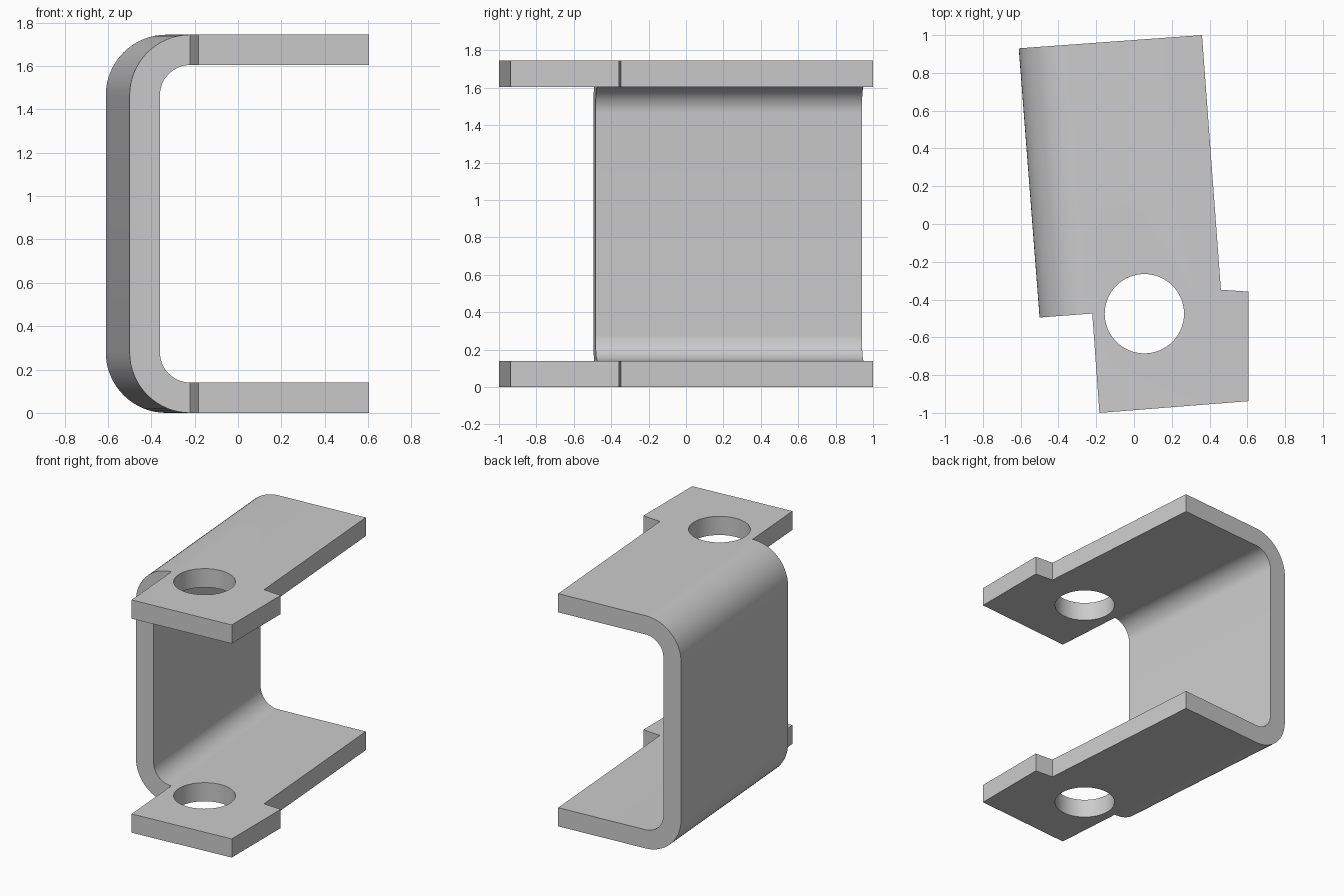
import bpy, bmesh
from math import sin, cos, pi, atan2, radians
from mathutils import Vector, Matrix

if "Cube" in bpy.data.objects:
    bpy.data.objects.remove(bpy.data.objects["Cube"])

HEIGHT, THICK, R_OUT, R_IN = 1.745, 0.14, 0.28, 0.14
CORNER = Vector((-0.50, -0.495, 0))          # front end of the web
TILT = atan2(0.11, 1.423)                    # bracket is turned slightly in plan


def prism(name, points, direction):
    """Solid made by sweeping a closed polygon along a vector."""
    bm = bmesh.new()
    face = bm.faces.new([bm.verts.new(p) for p in points])
    swept = bmesh.ops.extrude_face_region(bm, geom=[face])["geom"]
    bmesh.ops.translate(bm, vec=direction,
                        verts=[g for g in swept if isinstance(g, bmesh.types.BMVert)])
    bmesh.ops.recalc_face_normals(bm, faces=bm.faces)
    mesh = bpy.data.meshes.new(name)
    bm.to_mesh(mesh)
    bm.free()
    obj = bpy.data.objects.new(name, mesh)
    bpy.context.collection.objects.link(obj)
    return obj


def arc(cx, cz, r, a0, a1, n=16):
    angles = [radians(a0 + (a1 - a0) * i / n) for i in range(n + 1)]
    return [(cx + r * cos(a), cz + r * sin(a)) for a in angles]


def boolean(obj, tool, operation):
    mod = obj.modifiers.new(operation, 'BOOLEAN')
    mod.operation, mod.solver, mod.object = operation, 'EXACT', tool
    bpy.context.view_layer.objects.active = obj
    bpy.ops.object.modifier_apply(modifier=mod.name)
    bpy.data.objects.remove(tool)


# Bent sheet: C section swept along the web, longer than needed
lo, hi, reach = R_OUT, HEIGHT - R_OUT, 1.6
section = ([(reach, HEIGHT)] + arc(R_OUT, hi, R_OUT, 90, 180)
           + arc(R_OUT, lo, R_OUT, 180, 270) + [(reach, 0), (reach, THICK)]
           + arc(R_OUT, lo, R_IN, 270, 180) + arc(R_OUT, hi, R_IN, 180, 90)
           + [(reach, HEIGHT - THICK)])
place = Matrix.Translation(CORNER) @ Matrix.Rotation(TILT, 4, 'Z')
bracket = prism("bent_bracket", [place @ Vector((u, -1, z)) for u, z in section],
                place.to_3x3() @ Vector((0, 3, 0)))

# Plan outline trims the sheet, leaving the front tabs
outline = [(-0.71, 0.923), (-0.61, 0.93), (0.36, 1.0), (0.46, -0.348), (0.605, -0.358),
           (0.605, -0.938), (-0.183, -1.0), (-0.221, -0.474), (-0.50, -0.495), (-0.60, -0.503)]
boolean(bracket, prism("plan_trim", [(x, y, -0.5) for x, y in outline],
                       (0, 0, HEIGHT + 1)), 'INTERSECT')

# Pin hole through both tabs
hole = [(x, y, -0.5) for x, y in arc(0.055, -0.475, 0.21, 0, 360, 64)[:-1]]
boolean(bracket, prism("pin_hole", hole, (0, 0, HEIGHT + 1)), 'DIFFERENCE')

bpy.ops.object.select_all(action='DESELECT')
bracket.select_set(True)
bpy.context.view_layer.objects.active = bracket
bpy.ops.object.shade_smooth_by_angle(angle=radians(30))
